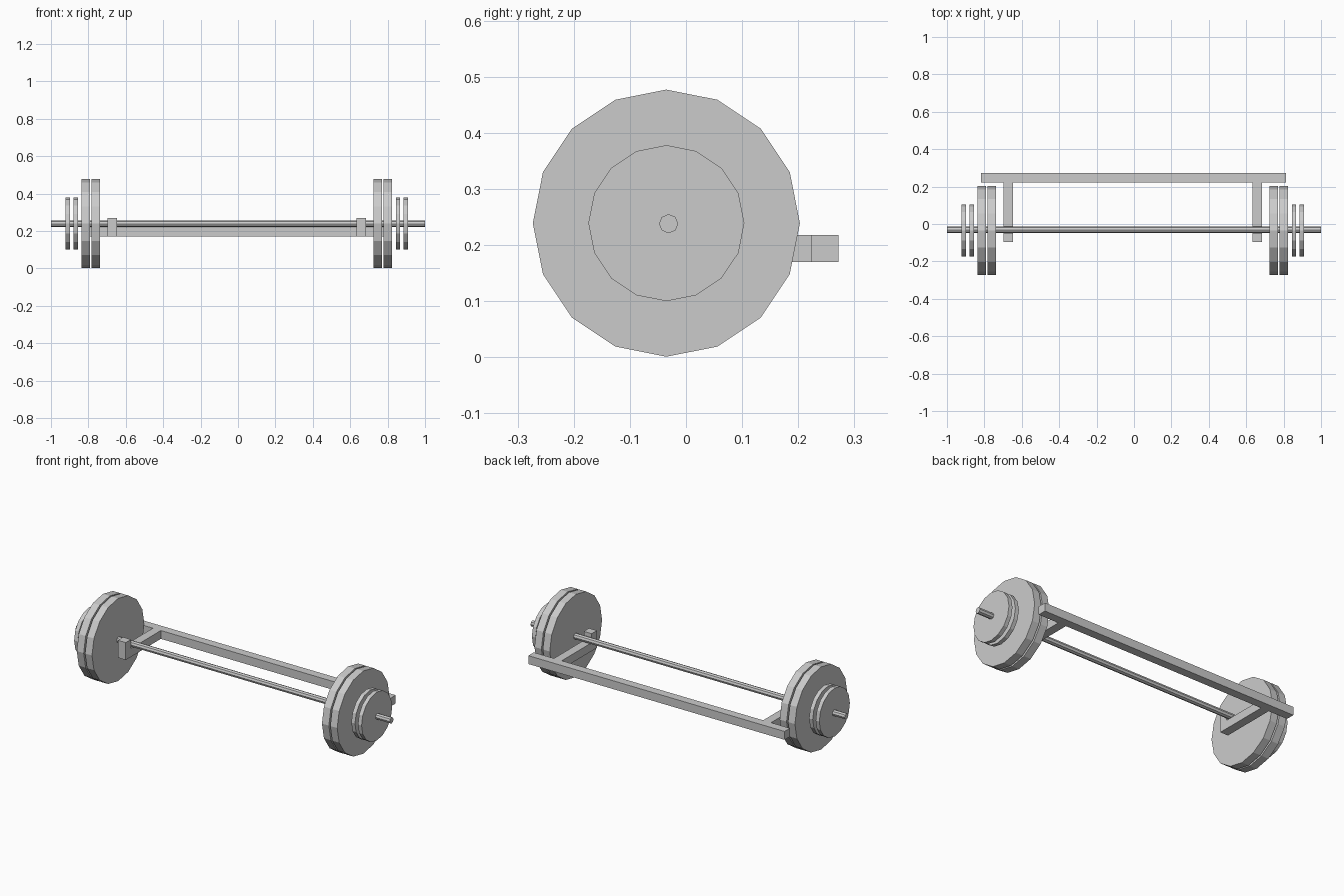
import bpy, bmesh
from math import pi
from mathutils import Matrix

if "Cube" in bpy.data.objects:
    bpy.data.objects.remove(bpy.data.objects["Cube"])

AXIS_Y, AXIS_Z = -0.035, 0.239   # centre line of the bar and plates
MID_X = -0.0065                  # mirror plane of the paired parts


def finish(name, bm):
    mesh = bpy.data.meshes.new(name)
    bm.to_mesh(mesh)
    bm.free()
    obj = bpy.data.objects.new(name, mesh)
    bpy.context.collection.objects.link(obj)
    return obj


def disc(name, x0, x1, radius, sides, y=AXIS_Y, z=AXIS_Z):
    """Closed cylinder running along x from x0 to x1."""
    bm = bmesh.new()
    place = Matrix.Translation(((x0 + x1) / 2, y, z)) @ Matrix.Rotation(pi / 2, 4, 'Y')
    bmesh.ops.create_cone(bm, cap_ends=True, segments=sides, radius1=radius,
                          radius2=radius, depth=x1 - x0, matrix=place)
    return finish(name, bm)


def prism(name, profile, x0, x1):
    """Extrude a (y, z) profile along x from x0 to x1."""
    bm = bmesh.new()
    face = bm.faces.new([bm.verts.new((x0, y, z)) for y, z in profile])
    new = bmesh.ops.extrude_face_region(bm, geom=[face])['geom']
    bmesh.ops.translate(bm, vec=(x1 - x0, 0, 0),
                        verts=[v for v in new if isinstance(v, bmesh.types.BMVert)])
    bmesh.ops.recalc_face_normals(bm, faces=bm.faces)
    return finish(name, bm)


# Long bar
disc("bar", -1.0, 1.0, 0.017, 8, y=-0.031, z=0.238)

# Rear beam of the rack
prism("rear_beam", [(0.223, 0.17), (0.272, 0.17), (0.272, 0.218), (0.223, 0.218)],
      -0.818, 0.813)

# Paired parts: hooked support arms, large plates, small plates
arm = [(0.223, 0.17), (0.223, 0.218), (-0.048, 0.218),
       (-0.048, 0.27), (-0.096, 0.27), (-0.096, 0.17)]
plates = [("large_plate_inner", 0.732, 0.776, 0.238),
          ("large_plate_outer", 0.785, 0.829, 0.238),
          ("small_plate_inner", 0.850, 0.873, 0.139),
          ("small_plate_outer", 0.892, 0.915, 0.139)]
for side, s in (("right", 1), ("left", -1)):
    def span(a, b):
        return sorted((MID_X + s * a, MID_X + s * b))
    prism(f"support_arm_{side}", arm, *span(0.641, 0.691))
    for name, a, b, r in plates:
        disc(f"{name}_{side}", *span(a, b), r, 16)
